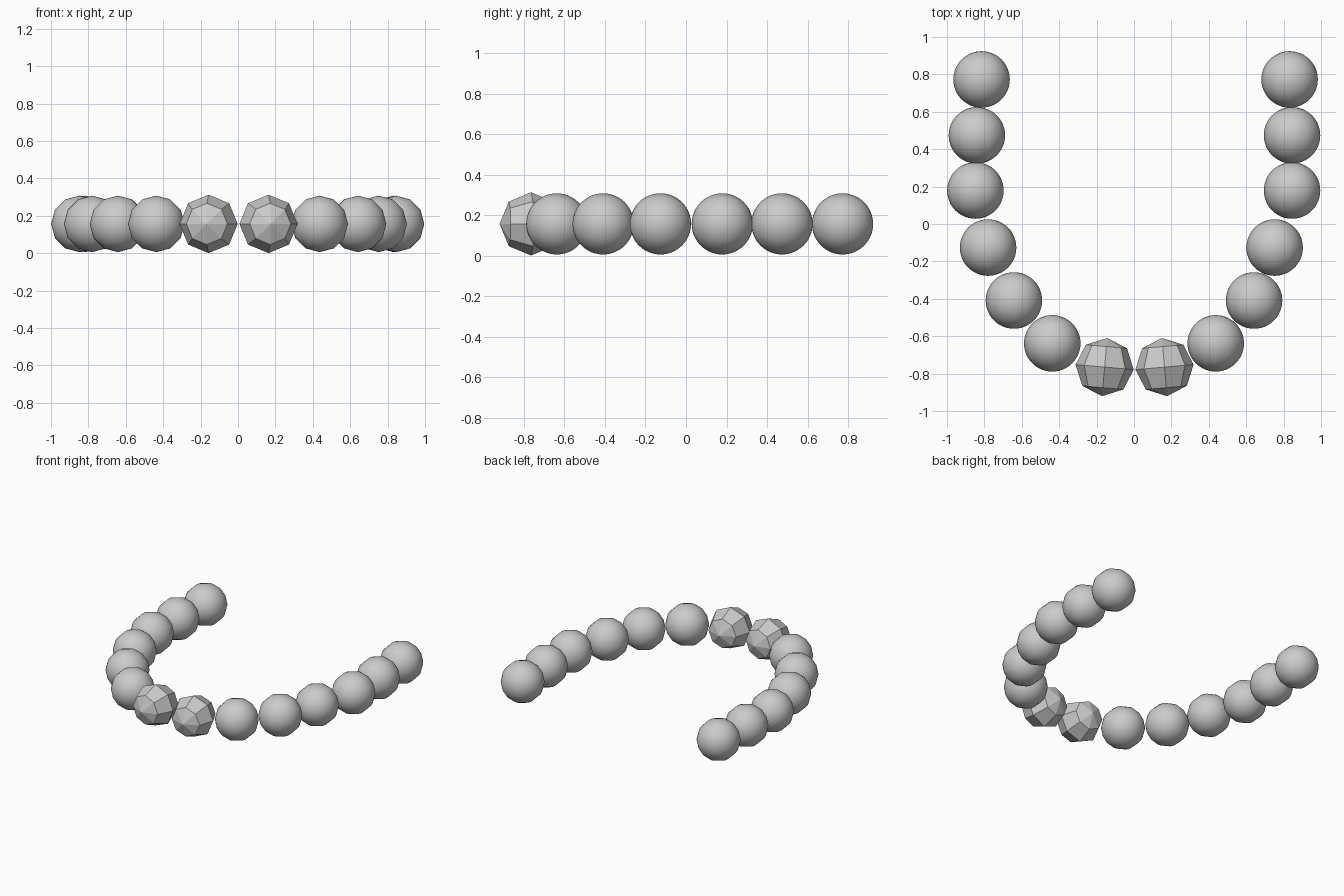
import bpy
import math

if "Cube" in bpy.data.objects:
    bpy.data.objects.remove(bpy.data.objects["Cube"])

Z = 0.157


def bead(name, x, y, radius, segments, rings, turn=0.0, smooth=True):
    # sphere whose poles point along y, turned slightly about z
    bpy.ops.mesh.primitive_uv_sphere_add(
        segments=segments, ring_count=rings, radius=radius,
        location=(x, y, Z), rotation=(math.radians(90), 0, math.radians(turn)))
    obj = bpy.context.object
    obj.name = name
    if smooth:
        bpy.ops.object.shade_smooth()
    else:
        bpy.ops.object.shade_flat()
    return obj


# round beads, from each open end towards the front
left = [(-0.815, 0.773), (-0.84, 0.474), (-0.848, 0.179),
        (-0.78, -0.126), (-0.642, -0.409), (-0.437, -0.638)]
right = [(0.832, 0.773), (0.845, 0.474), (0.845, 0.179),
         (0.752, -0.126), (0.642, -0.409), (0.437, -0.638)]
for side, points in (("left", left), ("right", right)):
    for i, (x, y) in enumerate(points):
        bead(f"round_bead_{side}_{i + 1}", x, y, 0.151, 12, 24)

# two faceted beads at the front
bead("faceted_bead_left", -0.157, -0.765, 0.156, 8, 4, -5, False)
bead("faceted_bead_right", 0.163, -0.765, 0.156, 8, 4, 5, False)
